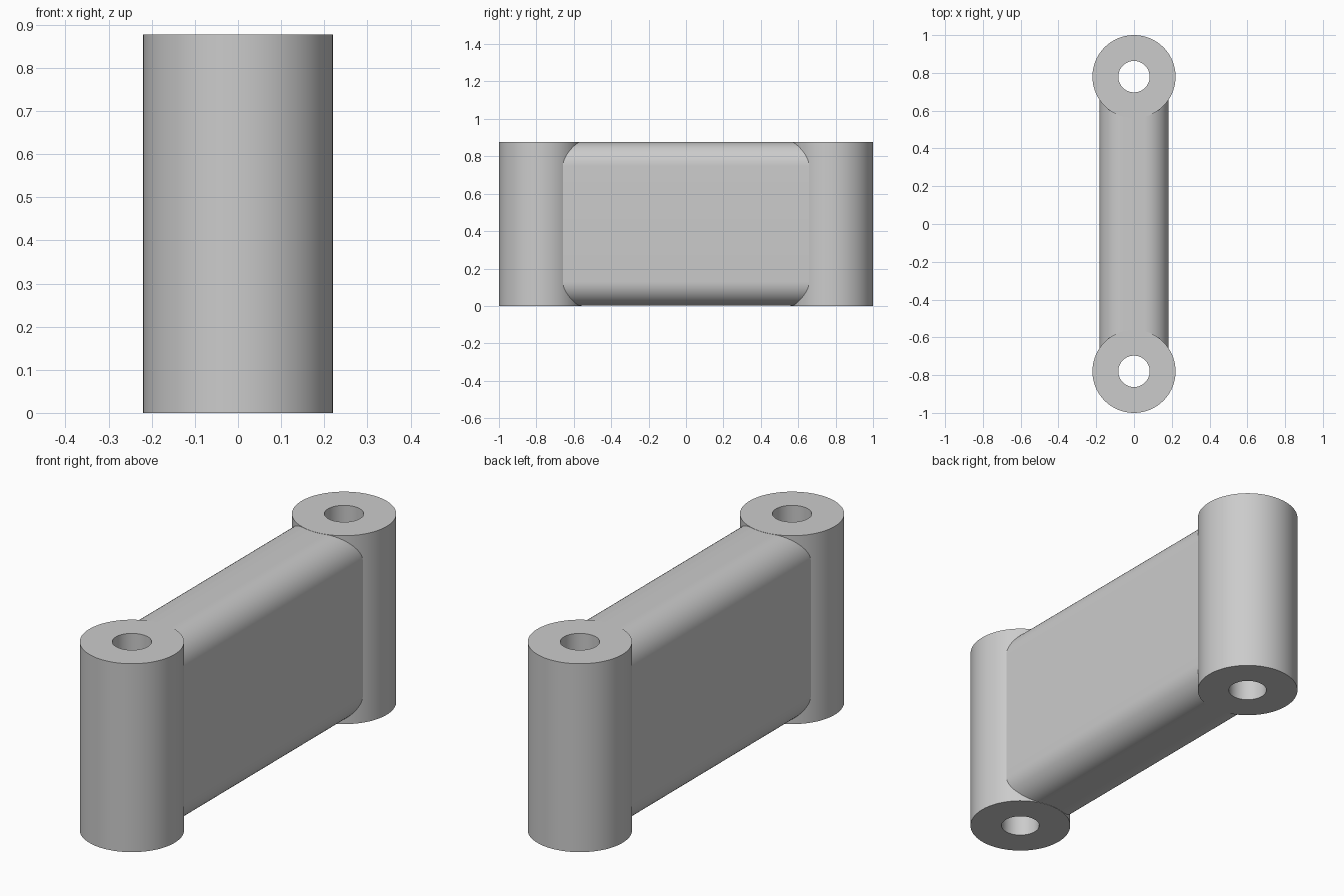
import bpy
import bmesh
import math
from mathutils import Vector

HEIGHT = 0.877
TUBE_Y, TUBE_R, HOLE_R = 0.78, 0.22, 0.083
WEB_HALF, WEB_END, FILLET = 0.183, 0.68, 0.128
LIP = 0.001  # web sits just inside the tube end faces

cube = bpy.data.objects.get("Cube")
if cube:
    bpy.data.objects.remove(cube, do_unlink=True)

grey = bpy.data.materials.new("plain_grey")
grey.use_nodes = True
colour = (0.6, 0.6, 0.6, 1)
grey.diffuse_color = colour
grey.node_tree.nodes["Principled BSDF"].inputs["Base Color"].default_value = colour


def finish(name, bm, location=(0, 0, 0)):
    """Turn a bmesh into a shaded, coloured object."""
    bmesh.ops.remove_doubles(bm, verts=bm.verts, dist=1e-5)
    bmesh.ops.recalc_face_normals(bm, faces=bm.faces)
    mesh = bpy.data.meshes.new(name)
    bm.to_mesh(mesh)
    bm.free()
    mesh.materials.append(grey)
    obj = bpy.data.objects.new(name, mesh)
    obj.location = location
    bpy.context.collection.objects.link(obj)
    bpy.ops.object.select_all(action='DESELECT')
    obj.select_set(True)
    bpy.context.view_layer.objects.active = obj
    bpy.ops.object.shade_smooth_by_angle(angle=math.radians(30))
    return obj


# Hollow end tubes: a wall section spun around the vertical axis
def tube(name, y):
    bm = bmesh.new()
    section = [(HOLE_R, 0), (TUBE_R, 0), (TUBE_R, HEIGHT), (HOLE_R, HEIGHT)]
    verts = [bm.verts.new((r, 0, z)) for r, z in section]
    edges = [bm.edges.new((verts[i], verts[(i + 1) % 4])) for i in range(4)]
    bmesh.ops.spin(bm, geom=verts + edges, cent=(0, 0, 0), axis=(0, 0, 1),
                   angle=math.tau, steps=96)
    return finish(name, bm, (0, y, 0))


tube("front_tube", -TUBE_Y)
tube("back_tube", TUBE_Y)

# Connecting web: a rounded rectangle extruded between the tube walls
bm = bmesh.new()
half_z = HEIGHT / 2 - LIP
corners = [(1, 1), (-1, 1), (-1, -1), (1, -1)]
outline = []
STEPS = 16
for k, (sx, sz) in enumerate(corners):
    for i in range(STEPS + 1):
        a = math.pi / 2 * (k + i / STEPS)
        x = sx * (WEB_HALF - FILLET) + FILLET * math.cos(a)
        z = sz * (half_z - FILLET) + FILLET * math.sin(a)
        outline.append(bm.verts.new((x, -WEB_END, z + HEIGHT / 2)))
end = bm.faces.new(outline)
result = bmesh.ops.extrude_face_region(bm, geom=[end], use_keep_orig=True)
moved = [v for v in result["geom"] if isinstance(v, bmesh.types.BMVert)]
bmesh.ops.translate(bm, verts=moved, vec=Vector((0, 2 * WEB_END, 0)))
finish("connecting_web", bm)
